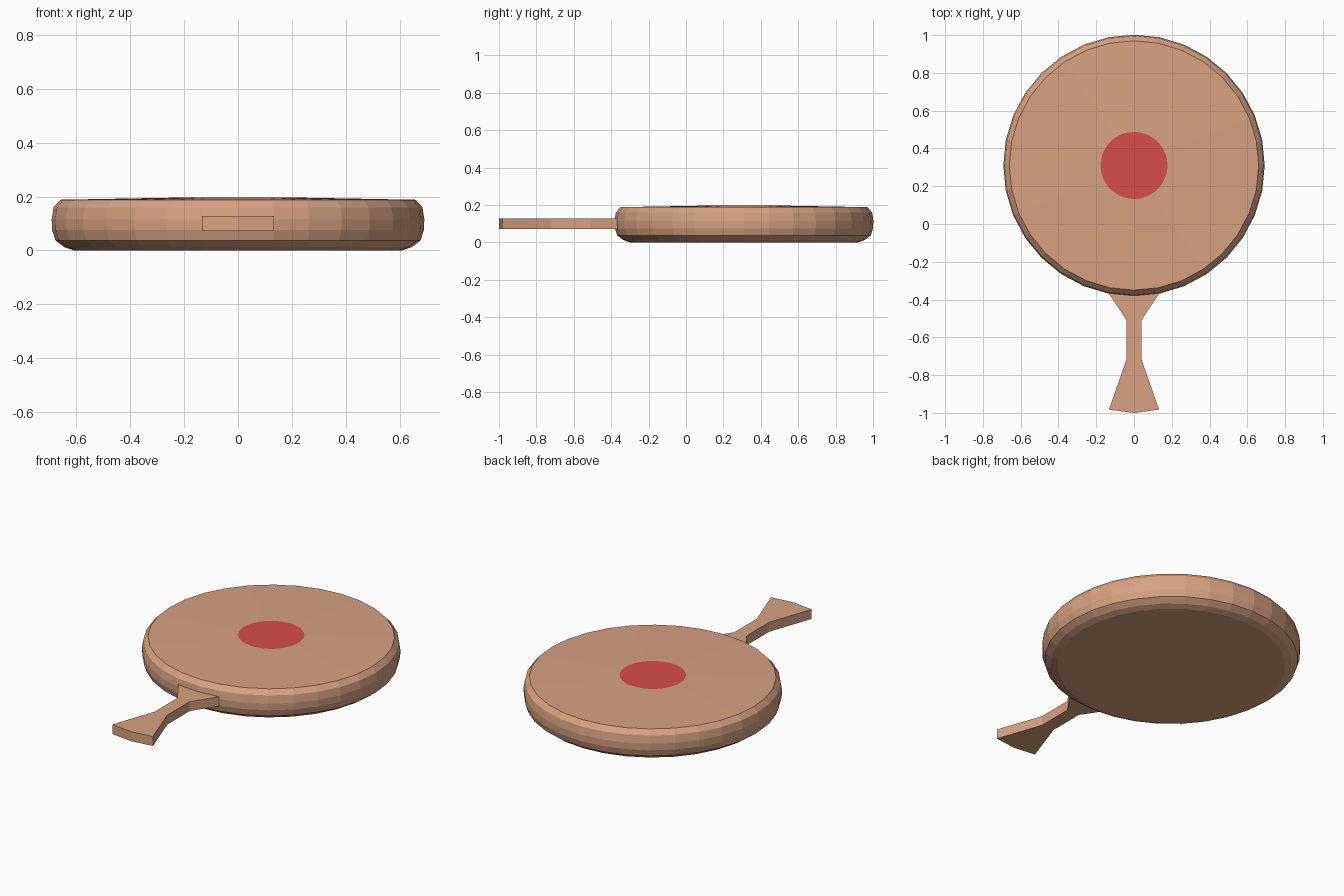
import bpy, bmesh, math

if "Cube" in bpy.data.objects:
    bpy.data.objects.remove(bpy.data.objects["Cube"])

CY = 0.31     # disc centre in y
SIDES = 32


def material(name, color):
    m = bpy.data.materials.new(name)
    m.diffuse_color = color
    m.use_nodes = True
    m.node_tree.nodes["Principled BSDF"].inputs["Base Color"].default_value = m.diffuse_color
    return m


def finish(bm, name, mat):
    bmesh.ops.recalc_face_normals(bm, faces=bm.faces)
    me = bpy.data.meshes.new(name)
    bm.to_mesh(me)
    bm.free()
    me.materials.append(mat)
    ob = bpy.data.objects.new(name, me)
    bpy.context.collection.objects.link(ob)
    return ob


def ring(bm, r, z, n):
    return [bm.verts.new((r * math.sin(2 * math.pi * i / n),
                          CY + r * math.cos(2 * math.pi * i / n), z)) for i in range(n)]


tan = material("tan", (0.68, 0.36, 0.22, 1))
red = material("red", (0.68, 0.075, 0.07, 1))

# Round cushion-like body: stacked rings with a gently domed top
bm = bmesh.new()
profile = [(0.61, 0.0), (0.645, 0.012), (0.678, 0.037), (0.69, 0.075), (0.692, 0.115),
           (0.685, 0.16), (0.66, 0.188), (0.175, 0.197)]
rings = [ring(bm, r, z, SIDES) for r, z in profile]
for a, b in zip(rings, rings[1:]):
    for i in range(SIDES):
        j = (i + 1) % SIDES
        bm.faces.new((a[i], a[j], b[j], b[i]))
bm.faces.new(rings[0])
bm.faces.new(rings[-1])
finish(bm, "round_body", tan)

# Red spot in the middle of the top
bm = bmesh.new()
bm.faces.new(reversed(ring(bm, 0.177, 0.199, 64)))
finish(bm, "centre_spot", red)

# Flat handle: mirrored outline, extruded upward
half = [(0.135, -0.365), (0.04, -0.508), (0.04, -0.718), (0.133, -0.983)]
outline = half + [(0, -1.0)] + [(-x, y) for x, y in reversed(half)]
bm = bmesh.new()
face = bm.faces.new([bm.verts.new((x, y, 0.072)) for x, y in outline])
ext = bmesh.ops.extrude_face_region(bm, geom=[face])
tops = [v for v in ext["geom"] if isinstance(v, bmesh.types.BMVert)]
bmesh.ops.translate(bm, vec=(0, 0, 0.056), verts=tops)
finish(bm, "handle", tan)
